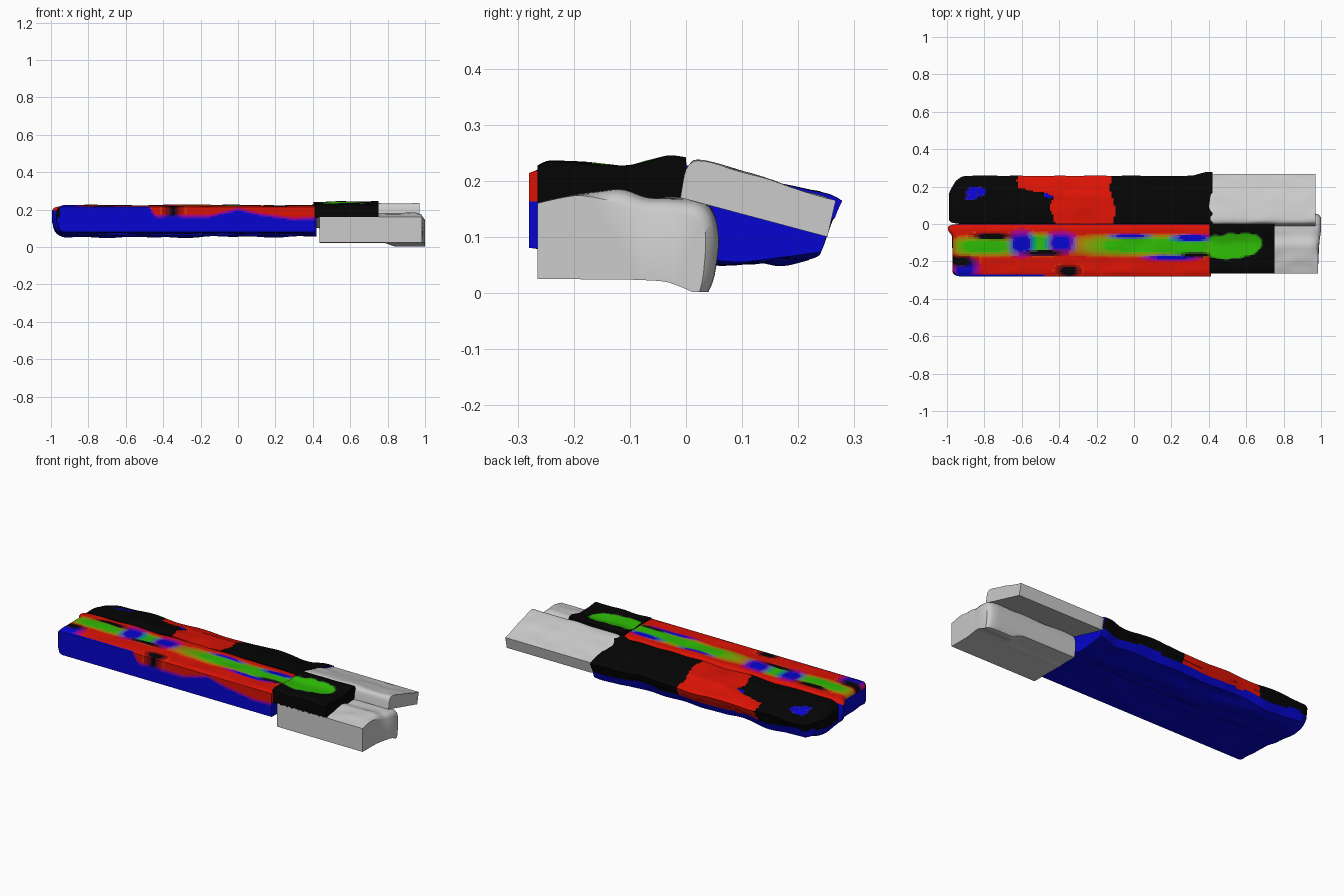
import bpy, bmesh, math
from mathutils import Vector, noise

if "Cube" in bpy.data.objects:
    bpy.data.objects.remove(bpy.data.objects["Cube"])

RED, GREEN = Vector((.72, .0015, .0015)), Vector((.0015, .52, .0015))
BLUE, BLACK = Vector((.0015, .0015, .62)), Vector((.0015, .0015, .0015))
LEVELS = 9
mats = {}


def material(col):
    # paint is quantised so soft blends share a small palette
    key = tuple(round(c / .72 * LEVELS) for c in col)
    if key not in mats:
        m = bpy.data.materials.new("paint_%d_%d_%d" % key)
        m.diffuse_color = (*[max(.0015, c) for c in col], 1)
        m.use_nodes = True
        m.node_tree.nodes["Principled BSDF"].inputs["Base Color"].default_value = m.diffuse_color
        mats[key] = m
    return mats[key]


def smooth(a, b, v):
    t = min(1, max(0, (v - a) / (b - a)))
    return t * t * (3 - 2 * t)


def interp(table, x):
    for (a, va), (b, vb) in zip(table, table[1:]):
        if x <= b:
            return va + (vb - va) * max(0, (x - a) / (b - a))
    return table[-1][1]


def patches(col, x, y, spots, soft, p=3):
    # layered rounded paint patches
    for cx, cy, rx, ry, c in spots:
        d = (abs((x - cx) / rx) ** p + abs((y - cy) / ry) ** p) ** (1 / p)
        col = col.lerp(c, 1 - smooth(1 - soft, 1 + soft, d))
    return col


def resample(profile, step):
    # subdivide the profile; soften shallow corners, keep the sharp ones
    pts, fixed = [], set()
    P = [Vector(p) for p in profile]
    for i, a in enumerate(P):
        b = P[(i + 1) % len(P)]
        if (a - P[i - 1]).angle(b - a) > math.radians(50):
            fixed.add(len(pts))
        n = max(1, round((b - a).length / step))
        pts += [a.lerp(b, j / n) for j in range(n)]
    for _ in range(4):
        pts = [p if i in fixed else p * .5 + (pts[i - 1] + pts[(i + 1) % len(pts)]) * .25
               for i, p in enumerate(pts)]
    return pts


def loft(name, profile, x0, x1, warp, paint=None, step=.01, caps=(BLUE, BLUE), split=None):
    ring = resample(profile, step)
    n, k = max(2, round((x1 - x0) / step)), len(ring)
    xs = [x0 + (x1 - x0) * i / n for i in range(n + 1)]
    bm = bmesh.new()
    rows = [[bm.verts.new(warp(x, p.x, p.y)) for p in ring] for x in xs]
    me = bpy.data.meshes.new(name)
    slots = {}

    def set_paint(face, col):
        if paint:
            m = material(col)
            if m.name not in slots:
                slots[m.name] = len(slots)
                me.materials.append(m)
            face.material_index = slots[m.name]

    for i in range(n):
        for j in range(k):
            j2 = (j + 1) % k
            f = bm.faces.new((rows[i][j], rows[i][j2], rows[i + 1][j2], rows[i + 1][j]))
            if paint:
                c = (ring[j] + ring[j2]) / 2
                set_paint(f, paint((xs[i] + xs[i + 1]) / 2, c.x, c.y))
    for row, col in zip((rows[0], rows[-1]), caps):
        f = bm.faces.new(row)
        set_paint(f, col)
    if split:  # red upper part on the far cap
        bmesh.ops.bisect_plane(bm, geom=[f, *f.edges, *f.verts], plane_co=(0, 0, split), plane_no=(0, 0, 1))
        for f in bm.faces:
            if min(v.co.x for v in f.verts) > x1 - .001 and f.calc_center_median().z > split:
                set_paint(f, RED)
    bmesh.ops.recalc_face_normals(bm, faces=bm.faces)
    bm.to_mesh(me)
    bm.free()
    ob = bpy.data.objects.new(name, me)
    bpy.context.collection.objects.link(ob)
    bpy.ops.object.select_all(action='DESELECT')
    ob.select_set(True)
    bpy.context.view_layer.objects.active = ob
    bpy.ops.object.shade_smooth_by_angle(angle=math.radians(40))


def lump(x, y, f, seed=0):
    return noise.noise(Vector((x * f, y * f * 1.6, seed)))


def round_tip(x, y, z, x0, cy, cz, length, ky, kz):
    # shrink the section towards the tip along a quarter ellipse
    t = min(1, max(0, (x - x0) / length))
    s = math.sqrt(1 - (1 - t) ** 2)
    return cy + (y - cy) * (1 - ky * (1 - s)), cz + (z - cz) * (1 - kz * (1 - s))


# front bar: flat outer wall, red top with a blended green stripe
WALL = [(-1, .25), (-.5, .25), (-.44, .165), (-.15, .165),
        (0, .205), (.12, .175), (.3, .15), (.41, .155)]
FRONT_SPOTS = [(-.8, -.12, .18, .045, GREEN), (-.51, -.105, .07, .05, GREEN),
               (.05, -.115, .33, .05, GREEN), (.3, -.125, .14, .045, GREEN),
               (-.6, -.105, .06, .06, BLUE), (-.39, -.1, .07, .05, BLUE),
               (-.02, -.065, .1, .012, BLUE), (.31, -.075, .1, .018, BLUE),
               (.2, -.18, .13, .014, BLUE), (.33, -.165, .08, .013, BLACK),
               (-.35, -.25, .06, .03, BLACK), (-.91, -.24, .07, .05, BLUE),
               (-.95, -.2, .1, .03, BLACK), (-.76, -.065, .1, .018, BLACK),
               (-.48, -.155, .1, .015, BLACK)]


def front_warp(x, y, z):
    if y > -.26:
        z += .007 * lump(x, y, 7, 2)
    y, z = round_tip(x, y, z, -.995, -.12, .178, .075, .13, .6)
    tip = smooth(-.93, -.995, x)
    return x + tip * .025 * smooth(-.03, -.07, y), y, z


def front_paint(x, y, z):
    if y < -.27:
        top = RED.lerp(BLACK, 1 - smooth(.0, .08, abs(x + .35)))
        lim = interp(WALL, x)
        col = BLUE.lerp(top, smooth(lim - .012, lim + .012, z))
        return BLACK if x < -.965 and z > .15 else col
    if z < .2:
        return BLUE
    return patches(RED, x, y, FRONT_SPOTS, .5)


loft("front_bar", [(-.28, .08), (-.28, .214), (-.27, .221), (-.01, .224), (0, .214), (0, .07)],
     -.995, .412, front_warp, front_paint, split=.163)

# back bar: sloping lumpy black top with a red saddle, blue underside
RED_SADDLE = [(0, -.42), (.1, -.45), (.15, -.43), (.18, -.46), (.2, -.55), (.215, -.62),
              (.26, -.63), (.3, -.6)]


def back_warp(x, y, z):
    if z > .14:
        z += .012 * lump(x, y, 6, 5) * smooth(.42, .3, x)
        z += .014 * smooth(.36, .4, x) * smooth(.1, .05, y) - .006 * smooth(.14, .26, y)
    else:
        z += .022 * lump(x, y, 5, 5) * smooth(.01, .06, y)
    y += (.006 * lump(x, z, 7, 9) - .022 * smooth(.4, .3, x)) * smooth(.12, .22, y)
    y, z = round_tip(x, y, z, -.99, .11, .16, .08, .18, .55)
    return x + .05 * smooth(-.9, -.99, x) * smooth(.15, .27, y), y, z


def back_paint(x, y, z):
    edge = .112 + .025 * lump(x, 0, 5, 3)
    if z < edge or (y < .005 and z < .2):
        return BLUE
    hook = interp(RED_SADDLE, y) + .015 * lump(x, y, 12, 6)
    if hook < x < -.115 + .012 * math.sin(y * 22):
        return RED
    return patches(BLACK, x, y + .03 * lump(x, y, 18, 8),
                   [(-.84, .2, .045, .03, BLUE), (-.87, .15, .03, .03, BLUE),
                    (-.455, .165, .025, .015, BLUE)], .25)


loft("back_bar", [(0, .065), (0, .213), (.06, .213), (.14, .2), (.24, .185), (.27, .181),
                  (.28, .17), (.262, .12), (.24, .07), (.1, .055)],
     -.99, .42, back_warp, back_paint, caps=(BLACK, BLUE))


# grey front block: flat base, lumpy top, bulging inner corner
def block_warp(x, y, z):
    end = 1 - math.sqrt(1 - min(1, max(0, (x - .93) / .053)) ** 2)
    if z < .06 and y > -.05:
        z = max(z, .025 * (1 - smooth(.76, .86, x)))
    if z > .14:
        z += .006 * lump(x, y, 9, 4) * smooth(-.265, -.2, y)
    if z > .09:
        z -= .025 * end * smooth(.09, .165, z) * smooth(-.2, -.1, y)
    bulge = .017 * smooth(-.16, -.02, y) * smooth(.9, .983, x)
    if y > 0:
        y *= 1 - .4 * end
    return x + bulge, y, z


loft("grey_block", [(-.265, .025), (-.265, .16), (-.25, .164), (-.17, .178), (-.11, .184),
                    (-.07, .166), (.02, .168), (.046, .155), (.056, .125), (.06, .09),
                    (.05, .02), (.04, .002), (.022, -.001), (0, .006), (-.03, .021), (-.1, .024)],
     .435, .983, block_warp, step=.01)


# black cover block with a green blob on top
def cover_warp(x, y, z):
    if z > .2:
        z += .005 * lump(x, y, 9, 7)
    return x, y, z


def cover_paint(x, y, z):
    if z < .215 or y < -.25:
        return BLACK
    wob = .015 * lump(x, y, 14, 1)
    return patches(BLACK, x, y + wob, [(.5, -.12, .11, .07, GREEN), (.6, -.105, .08, .055, GREEN)], .1, 2.4)


loft("black_cover", [(-.265, .155), (-.265, .225), (-.25, .236), (-.15, .229), (-.1, .226),
                     (-.03, .245), (0, .24), (.004, .155)],
     .405, .75, cover_warp, cover_paint, step=.008, caps=(BLACK, BLACK))


# tilted grey plate at the back
def plate_warp(x, y, z):
    if z > .17 and .01 < y < .25:
        z += .005 * lump(x, y, 8, 11)
    y, z = round_tip(x, y, z, .4, .14, .165, .04, .12, .2)
    return x, y, z


loft("grey_plate", [(-.01, .17), (0, .231), (.01, .238), (.06, .228), (.14, .204),
                    (.2, .183), (.267, .165), (.252, .1)],
     .4, .97, plate_warp, step=.01)
